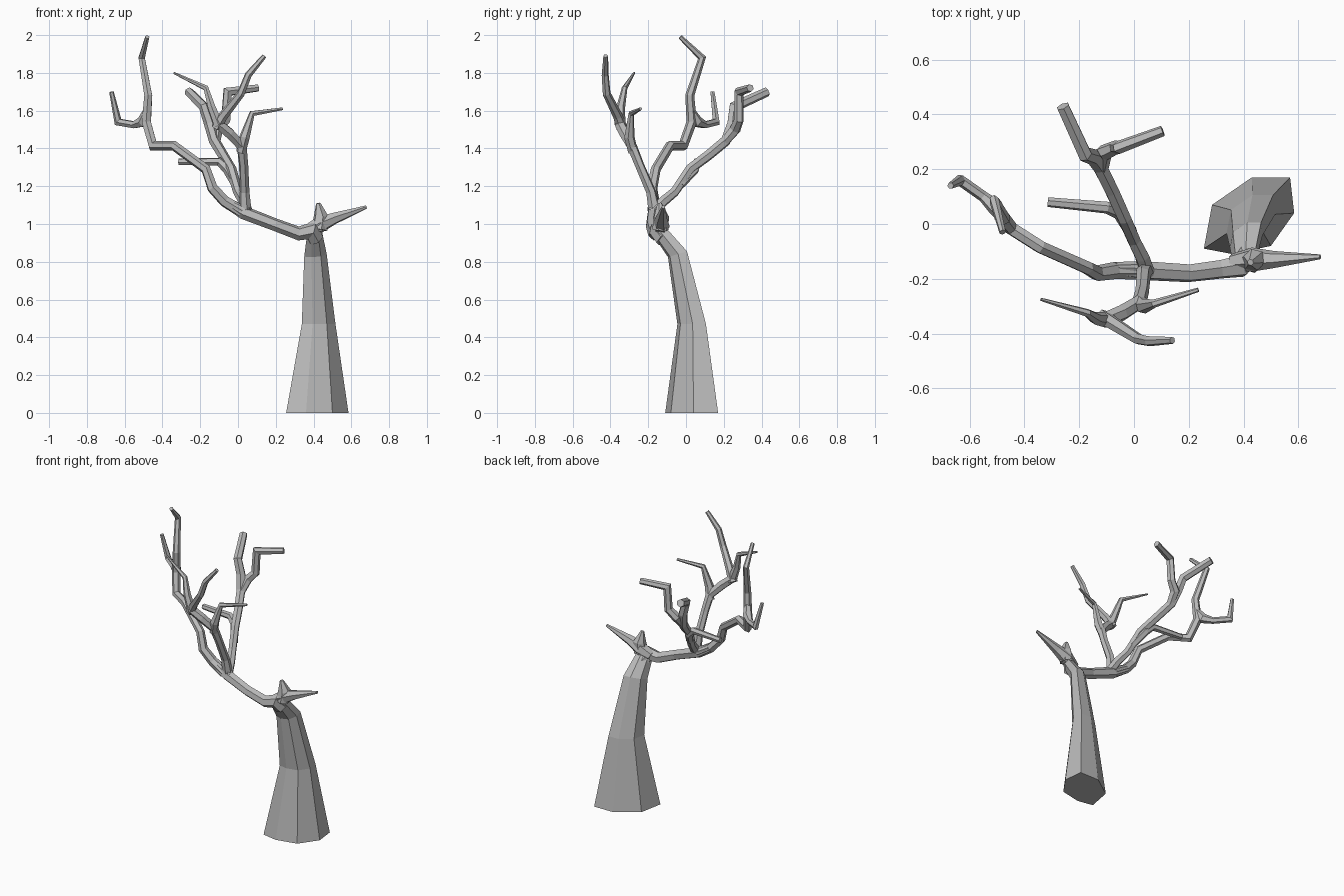
import bpy
import bmesh
import math
from mathutils import Vector

default_cube = bpy.data.objects.get("Cube")
if default_cube:
    bpy.data.objects.remove(default_cube, do_unlink=True)

# One plain grey for the whole tree
bark = bpy.data.materials.new("grey_bark")
bark.use_nodes = True
bark_colour = (0.5, 0.5, 0.5, 1)
bark.diffuse_color = bark_colour
bark.node_tree.nodes["Principled BSDF"].inputs["Base Color"].default_value = bark_colour


def build_from_rings(name, rings):
    """Bridge a stack of equal rings into a closed, flat-shaded object."""
    bm = bmesh.new()
    loops = [[bm.verts.new(point) for point in ring] for ring in rings]
    count = len(loops[0])
    for lower, upper in zip(loops, loops[1:]):
        for i in range(count):
            j = (i + 1) % count
            bm.faces.new((lower[i], lower[j], upper[j], upper[i]))
    bm.faces.new(list(reversed(loops[0])))
    bm.faces.new(loops[-1])
    bmesh.ops.recalc_face_normals(bm, faces=bm.faces)
    mesh = bpy.data.meshes.new(name)
    bm.to_mesh(mesh)
    bm.free()
    mesh.materials.append(bark)
    obj = bpy.data.objects.new(name, mesh)
    bpy.context.collection.objects.link(obj)
    return obj


def branch(name, path, radii, sides=6):
    """Sweep a polygon along a path with mitred bends; radii are spread evenly."""
    points = [Vector(p) for p in path]
    steps = [(b - a).normalized() for a, b in zip(points, points[1:])]
    across = steps[0].orthogonal().normalized()
    rings = []
    for k, centre in enumerate(points):
        before = steps[max(k - 1, 0)]
        after = steps[min(k, len(steps) - 1)]
        plane = (before + after).normalized()
        place = k / (len(points) - 1) * (len(radii) - 1)
        low = min(int(place), len(radii) - 2)
        radius = radii[low] + (radii[low + 1] - radii[low]) * (place - low)
        other = before.cross(across)
        ring = []
        for i in range(sides):
            angle = math.tau * i / sides
            spoke = (across * math.cos(angle) + other * math.sin(angle)) * radius
            slide = spoke.dot(plane) / before.dot(plane)
            ring.append(centre + spoke - before * slide)
        rings.append(ring)
        across = before.rotation_difference(after) @ across
    return build_from_rings(name, rings)


# Trunk: an uneven seven-sided foot, shrinking and leaning as it rises
foot = [(-.165, -.12), (-.135, .04), (.01, .14), (.15, .14),
        (.165, .01), (.08, -.11), (-.06, -.14)]
levels = [(.42, .03, 0, 1, 0), (.427, .03, .47, .54, 0),
          (.41, -.045, .84, .36, .3), (.405, -.14, .96, .24, .6)]
build_from_rings("trunk", [
    [(cx + x * size, cy + y * size, z + y * size * tilt) for x, y in foot]
    for cx, cy, z, size, tilt in levels])

# Long limb sweeping from the trunk to the far right
branch("main_limb", [(.41, -.12, .92), (.385, -.155, .965), (.32, -.165, .95),
                     (.2, -.18, .995), (.03, -.17, 1.06), (-.07, -.165, 1.12)],
       [.045, .042, .036, .034, .036, .028])
branch("right_bough", [(.02, -.17, 1.065), (-.07, -.17, 1.12), (-.135, -.18, 1.19),
                       (-.17, -.16, 1.29), (-.34, -.085, 1.415),
                       (-.45, -.015, 1.415), (-.485, .03, 1.54),
                       (-.475, .02, 1.68), (-.51, .085, 1.88), (-.48, -.03, 1.99)],
       [.034, .03, .026, .025, .027, .022, .012])
branch("right_bough_twig", [(-.48, .025, 1.6), (-.505, .06, 1.54), (-.55, .1, 1.525),
                            (-.635, .16, 1.54), (-.67, .14, 1.7)],
       [.022, .03, .02, .02, .012])

# Short fork at the top of the trunk
branch("left_spur", [(.36, -.14, .96), (.43, -.13, .995), (.51, -.13, 1.03),
                     (.68, -.12, 1.09)], [.032, .045, .032, .009])
branch("upright_spur", [(.43, -.135, .97), (.44, -.13, 1.04), (.425, -.14, 1.11)],
       [.045, .04, .012])

# Bough reaching to the back, with its forks
branch("back_bough", [(.05, -.18, 1.06), (.03, -.12, 1.12), (0, -.06, 1.17),
                      (-.035, .02, 1.29), (-.08, .12, 1.365),
                      (-.125, .21, 1.44), (-.15, .245, 1.53),
                      (-.18, .255, 1.62), (-.26, .43, 1.7)],
       [.03, .026, .028, .03, .025])
branch("back_bough_fork", [(-.12, .2, 1.43), (-.11, .26, 1.5), (-.065, .28, 1.55),
                           (-.055, .28, 1.7), (.105, .34, 1.72)],
       [.026, .03, .026, .024, .02])
branch("back_bough_twig", [(-.01, -.03, 1.21), (-.055, .045, 1.29),
                           (-.1, .06, 1.33), (-.315, .08, 1.33)],
       [.025, .027, .022, .018])

# Bough rising at the front, with its forks
branch("front_bough", [(.04, -.165, 1.06), (.035, -.185, 1.17), (.03, -.245, 1.31),
                       (.02, -.285, 1.41), (-.045, -.325, 1.48),
                       (-.105, -.35, 1.53), (-.14, -.345, 1.62),
                       (-.17, -.325, 1.72), (-.34, -.275, 1.8)],
       [.034, .024, .026, .03, .028, .018, .006])
branch("front_bough_fork", [(-.115, -.34, 1.51), (-.08, -.36, 1.57),
                            (.015, -.42, 1.69), (.055, -.428, 1.79),
                            (.14, -.425, 1.89)], [.03, .026, .021, .019, .013])
branch("front_bough_twig", [(.015, -.28, 1.38), (.035, -.3, 1.46), (.075, -.29, 1.585),
                            (.235, -.24, 1.61)], [.026, .028, .015, .008])
